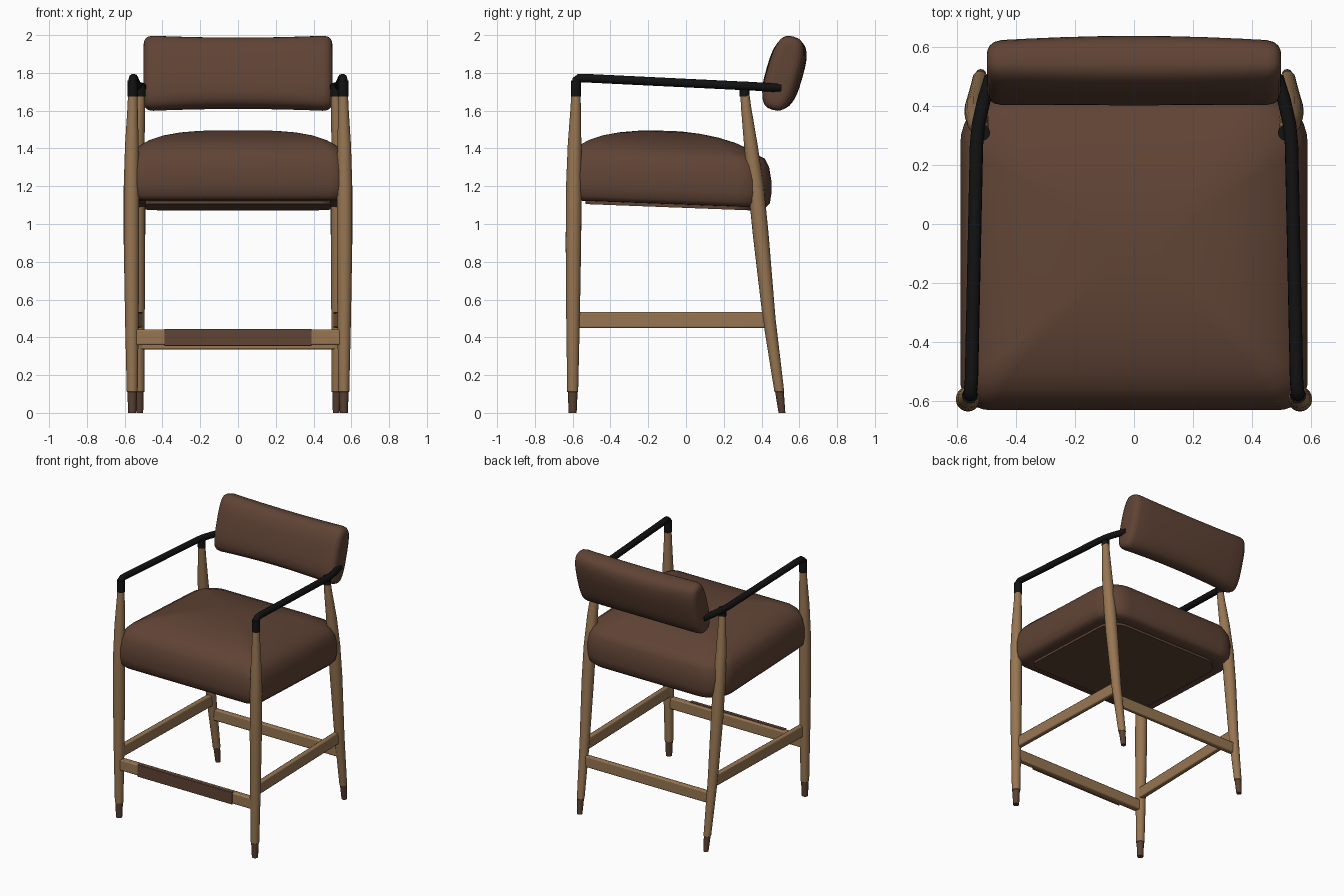
import bpy, bmesh, math
from mathutils import Vector

if "Cube" in bpy.data.objects:
    bpy.data.objects.remove(bpy.data.objects["Cube"])


def material(name, rgb):
    m = bpy.data.materials.new(name)
    m.use_nodes = True
    m.diffuse_color = (*rgb, 1)
    bsdf = m.node_tree.nodes["Principled BSDF"]
    bsdf.inputs["Base Color"].default_value = (*rgb, 1)
    bsdf.inputs["Roughness"].default_value = 0.7
    return m


LEATHER = material("brown leather", (0.115, 0.056, 0.035))
WOOD = material("light wood", (0.31, 0.18, 0.085))
TIP = material("dark wood tip", (0.1, 0.052, 0.032))
BLACK = material("black metal", (0.006, 0.006, 0.006))


def loft(name, rings, mats, angle=40, rule=None):
    """Skin a list of equal-length point rings and cap both ends."""
    bm = bmesh.new()
    loops = [[bm.verts.new(p) for p in r] for r in rings]
    n = len(loops[0])
    for a, b in zip(loops, loops[1:]):
        for i in range(n):
            j = (i + 1) % n
            bm.faces.new((a[i], a[j], b[j], b[i]))
    bm.faces.new(loops[0][::-1])
    bm.faces.new(loops[-1])
    bmesh.ops.recalc_face_normals(bm, faces=bm.faces)
    if rule:
        for f in bm.faces:
            f.material_index = rule(f.calc_center_median())
    return finish(name, bm, mats, angle)


def finish(name, bm, mats, angle):
    me = bpy.data.meshes.new(name)
    bm.to_mesh(me)
    bm.free()
    ob = bpy.data.objects.new(name, me)
    bpy.context.collection.objects.link(ob)
    for m in mats:
        me.materials.append(m)
    bpy.ops.object.select_all(action="DESELECT")
    ob.select_set(True)
    bpy.context.view_layer.objects.active = ob
    bpy.ops.object.shade_smooth_by_angle(angle=math.radians(angle))
    return ob


def circle(x, y, z, r, n=20):
    return [(x + r * math.cos(math.tau * i / n), y + r * math.sin(math.tau * i / n), z)
            for i in range(n)]


def beam(name, a, b, thick, height, mat):
    """Softly bevelled rail between two points."""
    a, b = Vector(a), Vector(b)
    side = (b - a).cross(Vector((0, 0, 1))).normalized() * thick / 2
    up = Vector((0, 0, height / 2))
    ring = lambda c: [c - side - up, c + side - up, c + side + up, c - side + up]
    ob = loft(name, [ring(a), ring(b)], [mat], 30)
    bev = ob.modifiers.new("soft edges", "BEVEL")
    bev.width = min(0.008, thick * 0.3)
    bev.segments = 2
    return ob


# Tapered legs: (x, y, z, radius), dark below the tip line
FRONT_LEG = [(.56, -.60, 0, .021), (.56, -.60, .11, .026), (.56, -.60, .112, .029),
             (.562, -.598, .5, .036), (.564, -.596, .9, .041), (.564, -.594, 1.2, .041),
             (.562, -.59, 1.42, .036), (.558, -.584, 1.62, .027), (.557, -.582, 1.72, .024)]
BACK_LEG = [(.52, .508, 0, .018), (.522, .495, .11, .023), (.522, .494, .112, .026),
            (.528, .44, .5, .034), (.533, .395, .95, .042), (.533, .37, 1.2, .042),
            (.53, .343, 1.42, .036), (.52, .318, 1.62, .027), (.516, .31, 1.71, .023)]
# Bent armrest path
ARM = [(.557, -.582, 1.74), (.556, -.58, 1.762), (.555, -.565, 1.772), (.552, -.53, 1.772),
       (.535, .27, 1.733), (.528, .34, 1.73), (.51, .42, 1.725), (.485, .50, 1.72)]

for s, side in ((1, "left"), (-1, "right")):
    for label, prof in (("front", FRONT_LEG), ("back", BACK_LEG)):
        loft(f"{label}_{side}_leg", [circle(s * x, y, z, r) for x, y, z, r in prof],
             [WOOD, TIP], 40, lambda c: 1 if c.z < 0.111 else 0)
        x, y, z, r = prof[-1]
        top = 1.76 if label == "front" else 1.735
        loft(f"{label}_{side}_leg_collar",
             [circle(s * x, y, h, .027) for h in (1.675, top)], [BLACK])

    cu = bpy.data.curves.new(f"{side}_armrest", "CURVE")
    cu.dimensions = "3D"
    cu.bevel_depth = 0.023
    cu.bevel_resolution = 4
    cu.use_fill_caps = True
    sp = cu.splines.new("POLY")
    sp.points.add(len(ARM) - 1)
    for p, (x, y, z) in zip(sp.points, ARM):
        p.co = (s * x, y, z, 1)
    cu.materials.append(BLACK)
    bpy.context.collection.objects.link(bpy.data.objects.new(f"{side}_armrest", cu))

    beam(f"{side}_side_rail", (s * .55, -.59, .492), (s * .522, .44, .492), .036, .085, WOOD)

# Cross rails and the footrest cover
beam("front_rail", (-.55, -.60, .4), (.55, -.60, .4), .045, .082, WOOD)
beam("footrest_front_cover", (-.39, -.6235, .4), (.39, -.6235, .4), .007, .09, LEATHER)
beam("footrest_top_cover", (-.39, -.612, .442), (.39, -.612, .442), .026, .006, LEATHER)
beam("back_rail", (-.52, .453, .378), (.52, .453, .378), .036, .083, WOOD)


# Seat cushion: rounded outline shrunk through a domed profile, sloping to the back
def seat_ring(inset, z, steps=8):
    hx, y0, y1 = .59 - inset, -.632 + inset, .452 - inset
    pts = []
    for q, (sx, y, rad) in enumerate(((1, y1, .18), (-1, y1, .18), (-1, y0, .10), (1, y0, .10))):
        rad = max(rad - inset * .4, .04)
        rad = min(rad, hx * .9)
        cx, cy = sx * (hx - rad), y + (-rad if q < 2 else rad)
        for i in range(steps + 1):
            a = (q + i / steps) * math.pi / 2
            px, py = cx + rad * math.cos(a), cy + rad * math.sin(a)
            back_drop = .05 * max(0, py) if z > 1.4 else 0
            pts.append((px, py, z - .038 * (py + .6) - back_drop))
    return pts


SEAT = [(.08, 1.125), (.03, 1.127), (.008, 1.15), (0, 1.2), (0, 1.27), (.012, 1.34), (.035, 1.385),
        (.07, 1.42), (.12, 1.449), (.19, 1.475), (.28, 1.495), (.38, 1.507), (.48, 1.512)]
loft("seat_cushion", [seat_ring(i, z) for i, z in SEAT], [LEATHER], 60)
loft("seat_base", [seat_ring(.1, z) for z in (1.108, 1.15)], [LEATHER])


# Backrest pad: tilted superellipse sections swept across the width
def back_ring(x, inset, n=36, power=2 / 2.9):
    k = (abs(x) / .5) ** 2
    ht, hl = .098 - .014 * k - inset, .19 + .014 * k - inset
    tilt = math.radians(16)
    pts = []
    for i in range(n):
        a = math.tau * i / n
        c, s = math.cos(a), math.sin(a)
        u = math.copysign(abs(c) ** power, c) * ht
        v = math.copysign(abs(s) ** power, s) * hl
        pts.append((x, .521 - .008 * k + u * math.cos(tilt) + v * math.sin(tilt),
                    1.798 - u * math.sin(tilt) + v * math.cos(tilt)))
    return pts


half = [(0, 0), (.12, 0), (.24, 0), (.36, 0), (.45, 0), (.475, .005), (.49, .016), (.498, .032), (.5, .05)]
stations = [(-x, i) for x, i in half[:0:-1]] + half
loft("backrest_pad", [back_ring(x, i) for x, i in stations], [LEATHER], 60)
